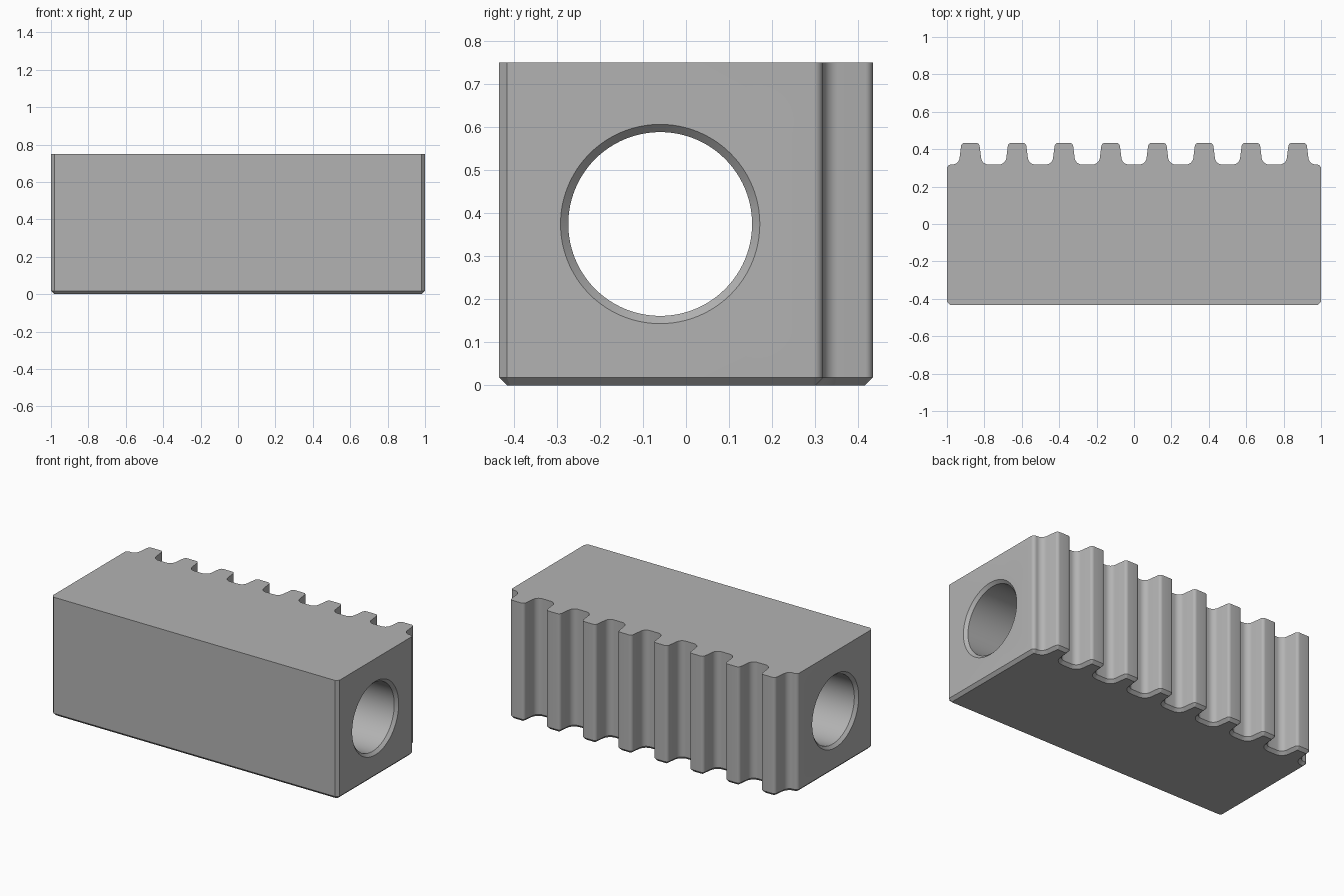
import bpy, bmesh
from math import sin, cos, pi, radians

if "Cube" in bpy.data.objects:
    bpy.data.objects.remove(bpy.data.objects["Cube"], do_unlink=True)

HEIGHT, HALF_Y, ROOT_Y = 0.75, 0.434, 0.318
CHAMFER, PITCH, TEETH = 0.018, 0.25, 8
SLOPE = radians(10)
TIP_R, FILLET_R, TIP_X = 0.02, 0.04, 0.03

grey = bpy.data.materials.new("steel grey")
grey.use_nodes = True
grey.diffuse_color = (0.45, 0.45, 0.45, 1)
grey.node_tree.nodes["Principled BSDF"].inputs["Base Color"].default_value = grey.diffuse_color


def arc(cx, cy, r, start, end, steps=6):
    angles = [start + (end - start) * i / steps for i in range(steps + 1)]
    return [(cx + r * cos(a), cy + r * sin(a)) for a in angles]


def half_tooth(d):
    """Right half of a tooth, from the root up to the tip, inset by d."""
    tip_y, root_y = HALF_Y - TIP_R, ROOT_Y + FILLET_R
    px, py = TIP_X + TIP_R * cos(SLOPE), tip_y + TIP_R * sin(SLOPE)
    cx = px + (FILLET_R - (root_y - py) * sin(SLOPE)) / cos(SLOPE) - 0.02 * sin(SLOPE)
    fillet = arc(cx, root_y, FILLET_R + d, 1.5 * pi, pi + SLOPE, 8)
    return fillet + arc(TIP_X, tip_y, TIP_R - d, SLOPE, pi / 2)


def outline(d):
    """Counterclockwise plan of the rack, inset by d."""
    k = CHAMFER - d * (1 - math_tan)
    front = -HALF_Y + d
    pts = [(-1 + d + k, front), (1 - d - k, front), (1 - d, front + k)]
    r = 0.022
    pts += arc(1 - r, ROOT_Y - r, r - d, 0, pi / 2)
    half = half_tooth(d)
    for i in reversed(range(TEETH)):
        c = (i - (TEETH - 1) / 2) * PITCH
        pts += [(c + x, y) for x, y in half]
        pts += [(c - x, y) for x, y in reversed(half)]
    pts += arc(-1 + r, ROOT_Y - r, r - d, pi / 2, pi)
    return pts + [(-1 + d, front + k)]


# An inset 45 degree corner cut shortens along each side by this share
math_tan = sin(pi / 8) / cos(pi / 8)


def loft(name, rings):
    """Closed solid through matching rings of 3D points."""
    bm = bmesh.new()
    loops = [[bm.verts.new(p) for p in ring] for ring in rings]
    for a, b in zip(loops, loops[1:]):
        for i in range(len(a)):
            j = (i + 1) % len(a)
            bm.faces.new((a[i], a[j], b[j], b[i]))
    bm.faces.new(loops[0][::-1])
    bm.faces.new(loops[-1])
    bmesh.ops.recalc_face_normals(bm, faces=bm.faces)
    mesh = bpy.data.meshes.new(name)
    bm.to_mesh(mesh)
    bm.free()
    mesh.materials.append(grey)
    obj = bpy.data.objects.new(name, mesh)
    bpy.context.collection.objects.link(obj)
    return obj


# Toothed block with a chamfered underside
levels = [(0, CHAMFER), (CHAMFER, 0), (HEIGHT, 0)]
rack = loft("toothed_rack", [[(x, y, z) for x, y in outline(d)] for z, d in levels])

# Lengthwise bore, countersunk at both ends
BORE_R, OVER = 0.2135, 0.02
stations = [(-1 - OVER, BORE_R + CHAMFER + OVER), (-1 + CHAMFER, BORE_R),
            (1 - CHAMFER, BORE_R), (1 + OVER, BORE_R + CHAMFER + OVER)]
bore = loft("bore_cutter", [[(x, y, z) for y, z in arc(-0.06, HEIGHT / 2, r, 0, 2 * pi, 96)[:-1]]
                            for x, r in stations])
bore.hide_render = True

cut = rack.modifiers.new("bore", 'BOOLEAN')
cut.operation, cut.solver, cut.object = 'DIFFERENCE', 'EXACT', bore
bpy.ops.object.select_all(action='DESELECT')
bpy.context.view_layer.objects.active = rack
rack.select_set(True)
bpy.ops.object.modifier_apply(modifier=cut.name)
bpy.data.objects.remove(bore, do_unlink=True)
bpy.ops.object.shade_smooth_by_angle(angle=radians(30))
